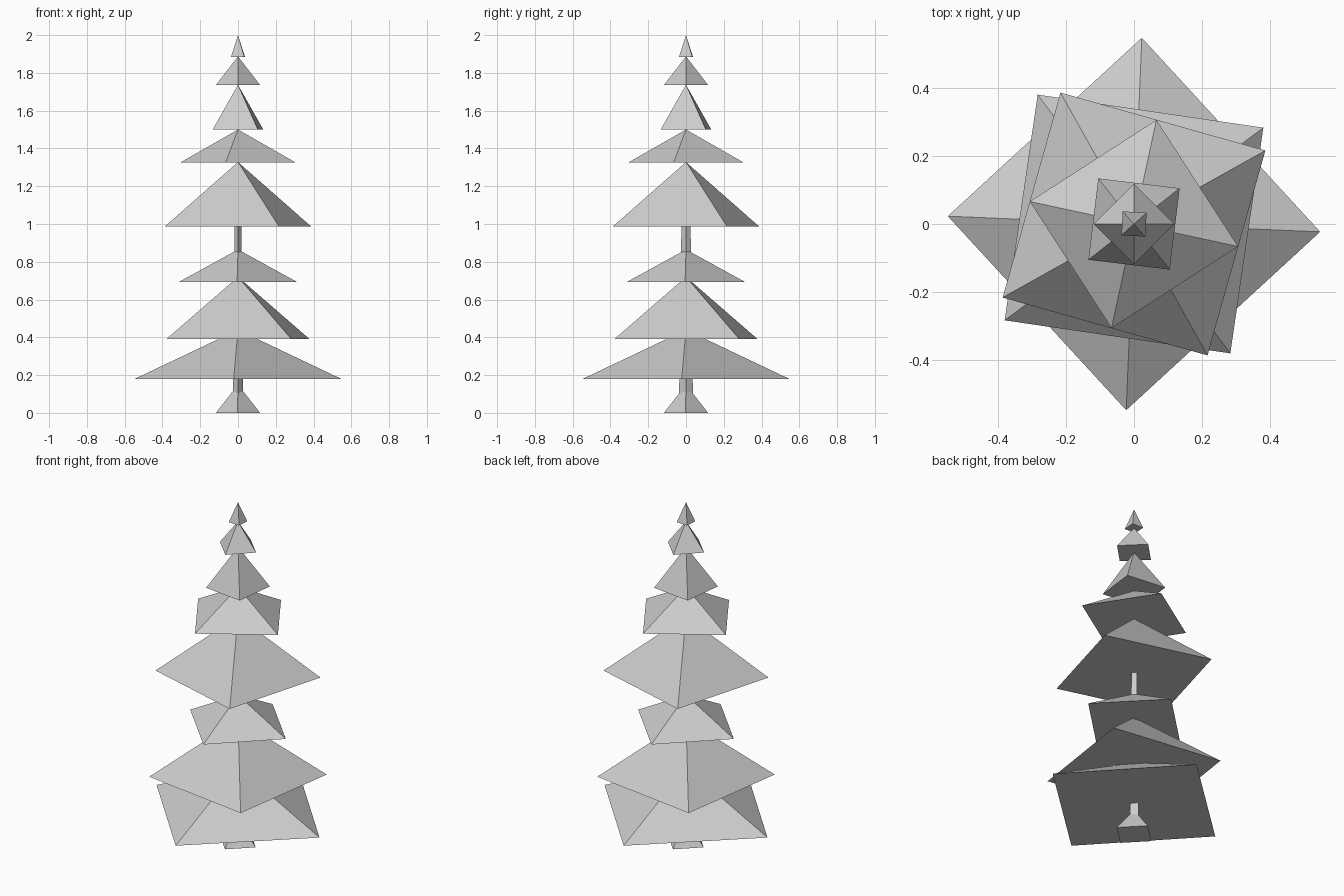
import bpy

if "Cube" in bpy.data.objects:
    bpy.data.objects.remove(bpy.data.objects["Cube"])


def frustum(name, z0, corner, z1, top=None):
    """Four-sided tier: the base corner is turned by quarter turns; the top is a point or a small diamond."""
    a, b = corner
    verts = [(a, b, z0), (-b, a, z0), (-a, -b, z0), (b, -a, z0)]
    faces = [(3, 2, 1, 0)]
    if top is None:
        verts.append((0, 0, z1))
        faces += [(i, (i + 1) % 4, 4) for i in range(4)]
    else:
        c, d = top
        verts += [(c, d, z1), (-d, c, z1), (-c, -d, z1), (d, -c, z1)]
        faces += [(i, (i + 1) % 4, (i + 1) % 4 + 4, i + 4) for i in range(4)]
        faces.append((4, 5, 6, 7))
    mesh = bpy.data.meshes.new(name)
    mesh.from_pydata(verts, [], faces)
    mesh.update()
    obj = bpy.data.objects.new(name, mesh)
    bpy.context.collection.objects.link(obj)
    return obj


# Flared foot and slim tapering trunk, slightly deeper than wide
frustum("trunk_foot", 0, (0.117, -0.003), 0.15)
trunk = frustum("trunk", 0.05, (0.028, 0), 1.2, (0.016, 0))
trunk.scale.y = 1.33

# Branch tiers from bottom to top: base height, one base corner, apex height
tiers = [
    (0.18, (0.547, -0.023), 0.44),
    (0.39, (0.38, 0.283), 0.72),
    (0.692, (0.315, -0.005), 0.865),
    (0.988, (0.386, 0.216), 1.328),
    (1.325, (0.306, -0.066), 1.50),
    (1.50, (0.134, 0.105), 1.737),
    (1.735, (0.118, 0.0), 1.887),
    (1.885, (0.037, 0.033), 2.0),
]
for i, (z0, corner, z1) in enumerate(tiers):
    frustum(f"branch_tier_{i + 1}", z0, corner, z1)
